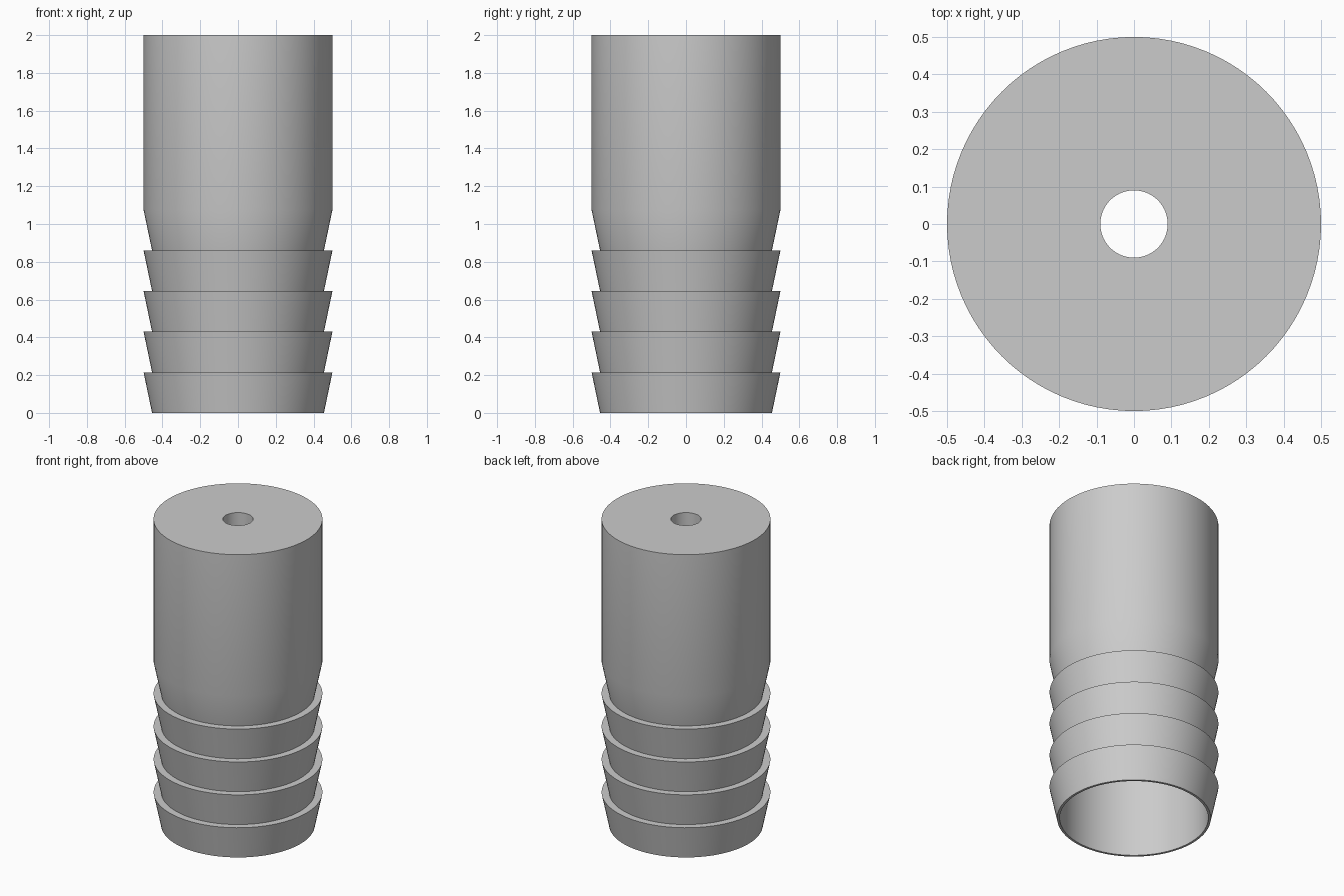
import bpy
import bmesh
import math

if "Cube" in bpy.data.objects:
    bpy.data.objects.remove(bpy.data.objects["Cube"])

SEGMENTS = 96
BARBS = 5
PITCH = 0.215
OUTER, ROOT = 0.5, 0.455
BORE, HOLE = 0.44, 0.09
TOP, CAP = 2.0, 0.1

# One grey plastic
grey = bpy.data.materials.new("plain_grey")
grey.use_nodes = True
colour = (0.6, 0.6, 0.6, 1)
grey.diffuse_color = colour
grey.node_tree.nodes["Principled BSDF"].inputs["Base Color"].default_value = colour

# Closed cross-section: barbs, straight body, capped top with hole, wide bore
profile = []
for i in range(BARBS):
    profile += [(ROOT, i * PITCH), (OUTER, (i + 1) * PITCH)]
profile += [(OUTER, TOP), (HOLE, TOP), (HOLE, TOP - CAP), (BORE, TOP - CAP), (BORE, 0)]

# Turn the cross-section about the vertical axis
bm = bmesh.new()
rings = []
for radius, z in profile:
    ring = []
    for s in range(SEGMENTS):
        angle = 2 * math.pi * s / SEGMENTS
        ring.append(bm.verts.new((radius * math.cos(angle), radius * math.sin(angle), z)))
    rings.append(ring)
for low, high in zip(rings, rings[1:] + rings[:1]):
    for s in range(SEGMENTS):
        n = (s + 1) % SEGMENTS
        bm.faces.new((low[s], low[n], high[n], high[s]))
bmesh.ops.recalc_face_normals(bm, faces=bm.faces)

mesh = bpy.data.meshes.new("barbed_sleeve")
bm.to_mesh(mesh)
bm.free()
mesh.materials.append(grey)
sleeve = bpy.data.objects.new("barbed_sleeve", mesh)
bpy.context.collection.objects.link(sleeve)

# Smooth round walls with crisp barb edges
bpy.ops.object.select_all(action="DESELECT")
sleeve.select_set(True)
bpy.context.view_layer.objects.active = sleeve
bpy.ops.object.shade_smooth_by_angle(angle=math.radians(30))
